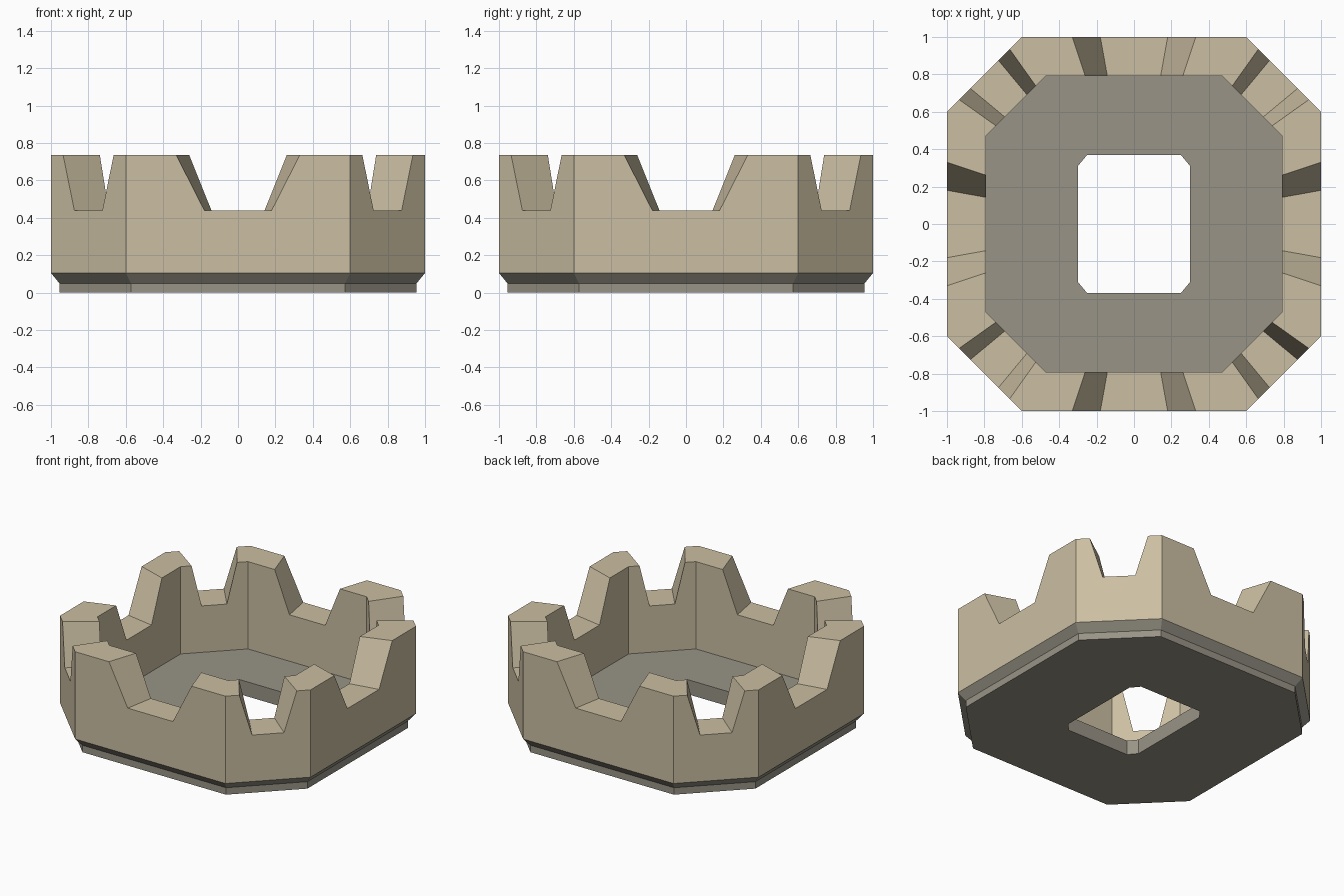
import bpy
import bmesh
from mathutils import Vector

default = bpy.data.objects.get("Cube")
if default:
    bpy.data.objects.remove(default, do_unlink=True)

RIM, NOTCH, FLOOR = 0.735, 0.44, 0.105
INNER = 0.79  # inner wall outline relative to the outer one


def material(name, rgb):
    mat = bpy.data.materials.new(name)
    mat.use_nodes = True
    mat.diffuse_color = (*rgb, 1)
    mat.node_tree.nodes["Principled BSDF"].inputs["Base Color"].default_value = (*rgb, 1)
    return mat


def finish(bm, name, mat):
    bmesh.ops.remove_doubles(bm, verts=bm.verts, dist=0.0005)
    bmesh.ops.recalc_face_normals(bm, faces=bm.faces)
    mesh = bpy.data.meshes.new(name)
    bm.to_mesh(mesh)
    bm.free()
    mesh.materials.append(mat)
    obj = bpy.data.objects.new(name, mesh)
    bpy.context.collection.objects.link(obj)
    return obj


def octagon(x, y, cut_x, cut_y):
    """Rectangle with cut corners, counter-clockwise from the right side."""
    quarter = [(x, cut_y), (cut_x, y)]
    left = [(-px, py) for px, py in reversed(quarter)]
    top = quarter + left
    pts = top + [(-px, -py) for px, py in top]
    return [Vector((px, py, 0)) for px, py in pts]


def at(pts, scale, z):
    return [Vector((p.x * scale, p.y * scale, z)) for p in pts]


sandstone = material("sandstone", (0.60, 0.52, 0.365))
grey_stone = material("grey stone", (0.315, 0.295, 0.24))
outline = octagon(1, 1, 0.6, 0.6)

# Floor slab with a chamfered underside and a central opening
opening = octagon(0.30, 0.37, 0.25, 0.31)
rings = [at(opening, 1, FLOOR), at(outline, 1, FLOOR), at(outline, 0.955, 0.05),
         at(outline, 0.955, 0), at(opening, 1, 0)]
bm = bmesh.new()
loops = [[bm.verts.new(p) for p in ring] for ring in rings]
for a, b in zip(loops, loops[1:] + loops[:1]):
    for i in range(8):
        j = (i + 1) % 8
        bm.faces.new((a[i], a[j], b[j], b[i]))
finish(bm, "floor_slab", grey_stone)

# Battlement wall: one notched panel per side, tapering toward the centre
bm = bmesh.new()
for i in range(8):
    start, end = outline[i], outline[(i + 1) % 8]
    mid, half = (start + end) / 2, (end - start) / 2
    wide, narrow = (0.675, 0.375) if half.length < 0.5 else (0.55, 0.30)
    profile = [(-1, FLOOR), (1, FLOOR), (1, RIM), (wide, RIM), (narrow, NOTCH),
               (-narrow, NOTCH), (-wide, RIM), (-1, RIM)]
    panels = []
    for scale in (1, INNER):
        pts = [(mid + half * t) * scale + Vector((0, 0, z)) for t, z in profile]
        panels.append([bm.verts.new(p) for p in pts])
    outer, inner = panels
    bm.faces.new(outer)
    bm.faces.new(inner[::-1])
    for k in range(8):
        m = (k + 1) % 8
        if k not in (1, 7):  # panel ends join the neighbouring panels
            bm.faces.new((outer[m], outer[k], inner[k], inner[m]))
finish(bm, "battlement_wall", sandstone)
